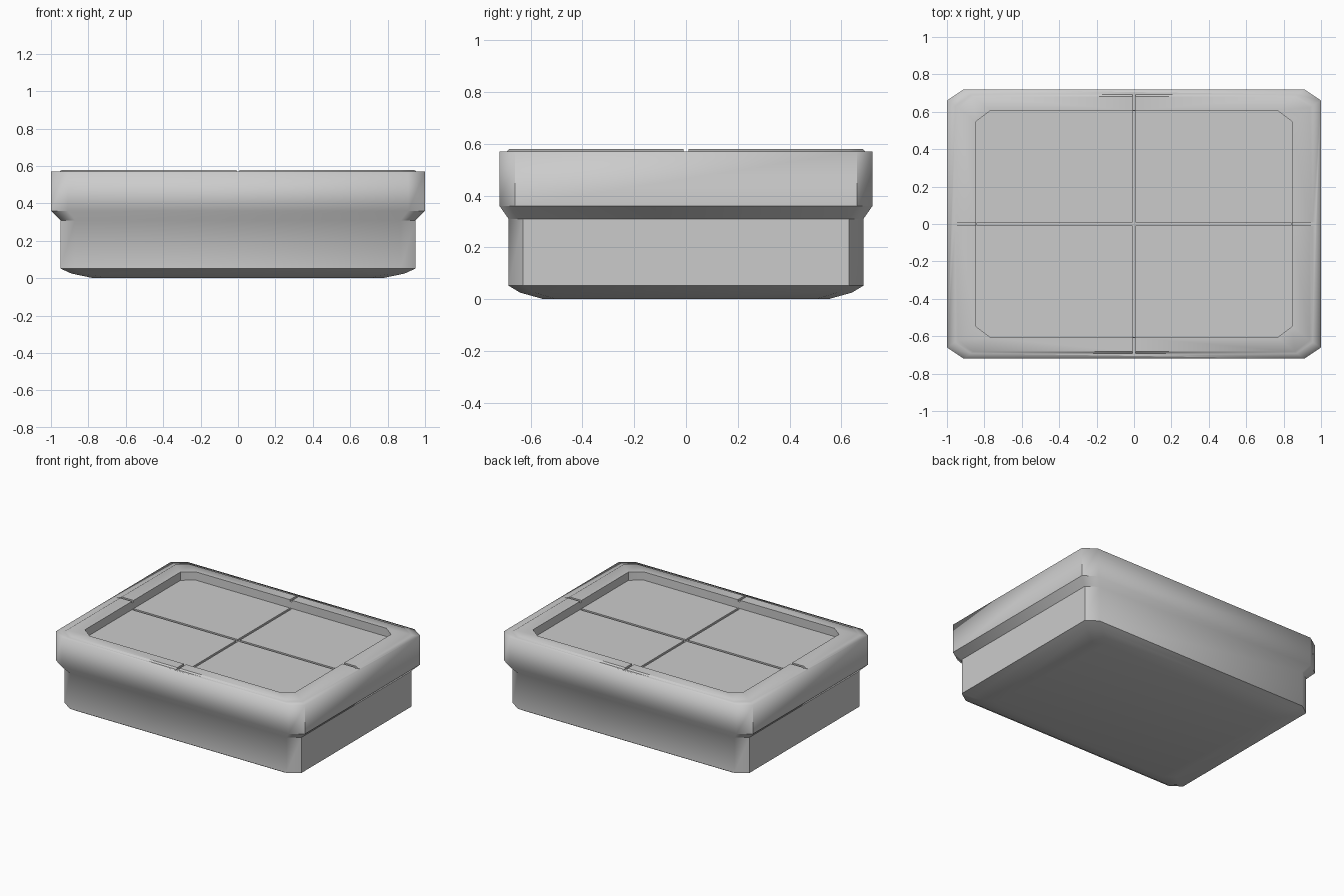
import bpy, bmesh, math
from mathutils import Matrix

if "Cube" in bpy.data.objects:
    bpy.data.objects.remove(bpy.data.objects["Cube"])


def ring(bm, hx, hy, z, cx, cy):
    """Chamfered rectangle loop of eight vertices."""
    pts = [(hx, cy - hy), (hx, hy - cy), (hx - cx, hy), (cx - hx, hy),
           (-hx, hy - cy), (-hx, cy - hy), (cx - hx, -hy), (hx - cx, -hy)]
    return [bm.verts.new((x, y, z)) for x, y in pts]


def new_object(name, bm):
    me = bpy.data.meshes.new(name)
    bm.to_mesh(me)
    bm.free()
    ob = bpy.data.objects.new(name, me)
    bpy.context.collection.objects.link(ob)
    return ob


# Tray body: lofted from underside, up the stepped wall, over the rim, into the recess
rings = [(.77, .55, 0, .07, .05), (.89, .64, .025, .075, .055),
         (.95, .685, .052, .08, .055), (.95, .685, .31, .08, .055),
         (1, .72, .36, .09, .06), (1, .72, .57, .09, .06),
         (.955, .692, .57, .085, .06), (.94, .682, .58, .08, .06),
         (.845, .608, .58, .08, .06), (.845, .608, .52, .08, .06)]
bm = bmesh.new()
loops = [ring(bm, *r) for r in rings]
for a, b in zip(loops, loops[1:]):
    for i in range(8):
        j = (i + 1) % 8
        bm.faces.new((a[i], a[j], b[j], b[i]))
bm.faces.new(loops[0][::-1])
bm.faces.new(loops[-1])
bmesh.ops.recalc_face_normals(bm, faces=bm.faces)
body = new_object("tray_body", bm)


# Cross grooves in the rim and in the recess floor
def groove(name, sx, sy, z0, z1):
    b = bmesh.new()
    bmesh.ops.create_cube(b, size=1, matrix=Matrix.Translation((0, 0, (z0 + z1) / 2))
                          @ Matrix.Diagonal((sx, sy, z1 - z0, 1)))
    cutter = new_object(name, b)
    cutter.hide_render = True
    mod = body.modifiers.new(name, 'BOOLEAN')
    mod.operation = 'DIFFERENCE'
    mod.solver = 'EXACT'
    mod.object = cutter
    bpy.context.view_layer.objects.active = body
    bpy.ops.object.modifier_apply(modifier=name)
    bpy.data.objects.remove(cutter)


w = .018
groove("rim_groove_x", 1.94, w, .567, .62)
groove("rim_groove_y", w, 1.41, .567, .62)
groove("floor_groove_x", 1.68, w, .508, .55)
groove("floor_groove_y", w, 1.208, .508, .55)

# Smooth shading, sharp over 40 degrees except for the softened outer rim
bm = bmesh.new()
bm.from_mesh(body.data)
for f in bm.faces:
    f.smooth = True
for e in bm.edges:
    on_rim = all(abs(v.co.z - .57) < .001 and (abs(v.co.x) > .99 or abs(v.co.y) > .715)
                 for v in e.verts)
    e.smooth = on_rim or e.calc_face_angle(math.pi) < math.radians(40)
bm.to_mesh(body.data)
bm.free()
